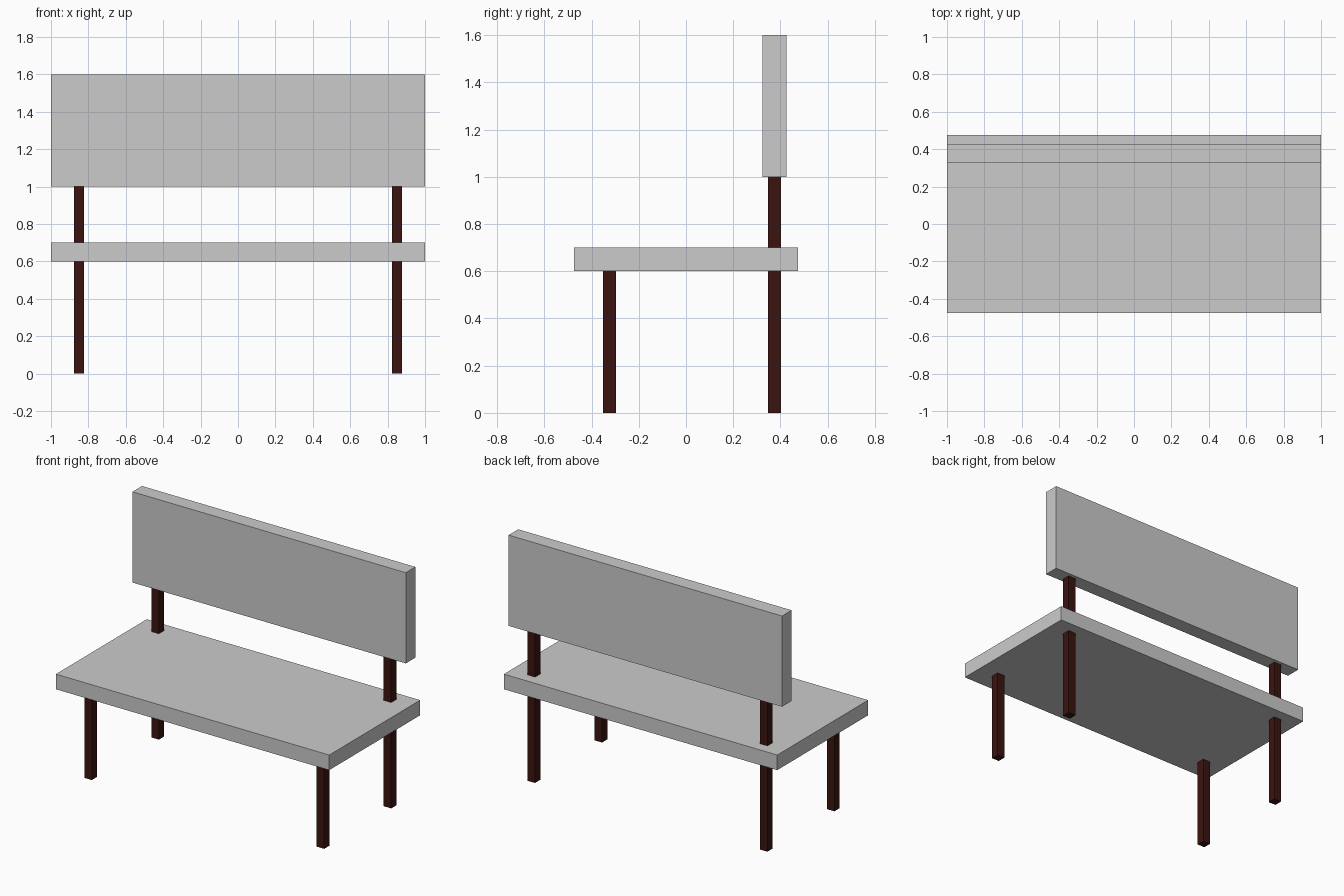
import bpy

if "Cube" in bpy.data.objects:
    bpy.data.objects.remove(bpy.data.objects["Cube"])

dark_wood = bpy.data.materials.new("dark_wood")
dark_wood.diffuse_color = (0.042, 0.007, 0.005, 1.0)
dark_wood.use_nodes = True
dark_wood.node_tree.nodes["Principled BSDF"].inputs["Base Color"].default_value = dark_wood.diffuse_color


def box(name, lo, hi, material=None):
    """Axis-aligned box between two corners."""
    centre = [(a + b) / 2 for a, b in zip(lo, hi)]
    bpy.ops.mesh.primitive_cube_add(size=1, location=centre)
    obj = bpy.context.object
    obj.name = name
    obj.scale = [b - a for a, b in zip(lo, hi)]
    bpy.ops.object.transform_apply(location=False, rotation=False, scale=True)
    if material:
        obj.data.materials.append(material)
    return obj


# Seat and backrest boards
box("seat", (-1, -0.475, 0.6), (1, 0.475, 0.7))
box("backrest", (-1, 0.325, 1.0), (1, 0.425, 1.6))

# Square legs: short at the front, long at the back carrying the backrest
HALF = 0.0275
for side, x in (("left", -0.85), ("right", 0.85)):
    for name, y, top in (("front_leg", -0.325, 0.6), ("back_leg", 0.375, 1.0)):
        box(f"{name}_{side}", (x - HALF, y - HALF, 0),
            (x + HALF, y + HALF, top), dark_wood)
